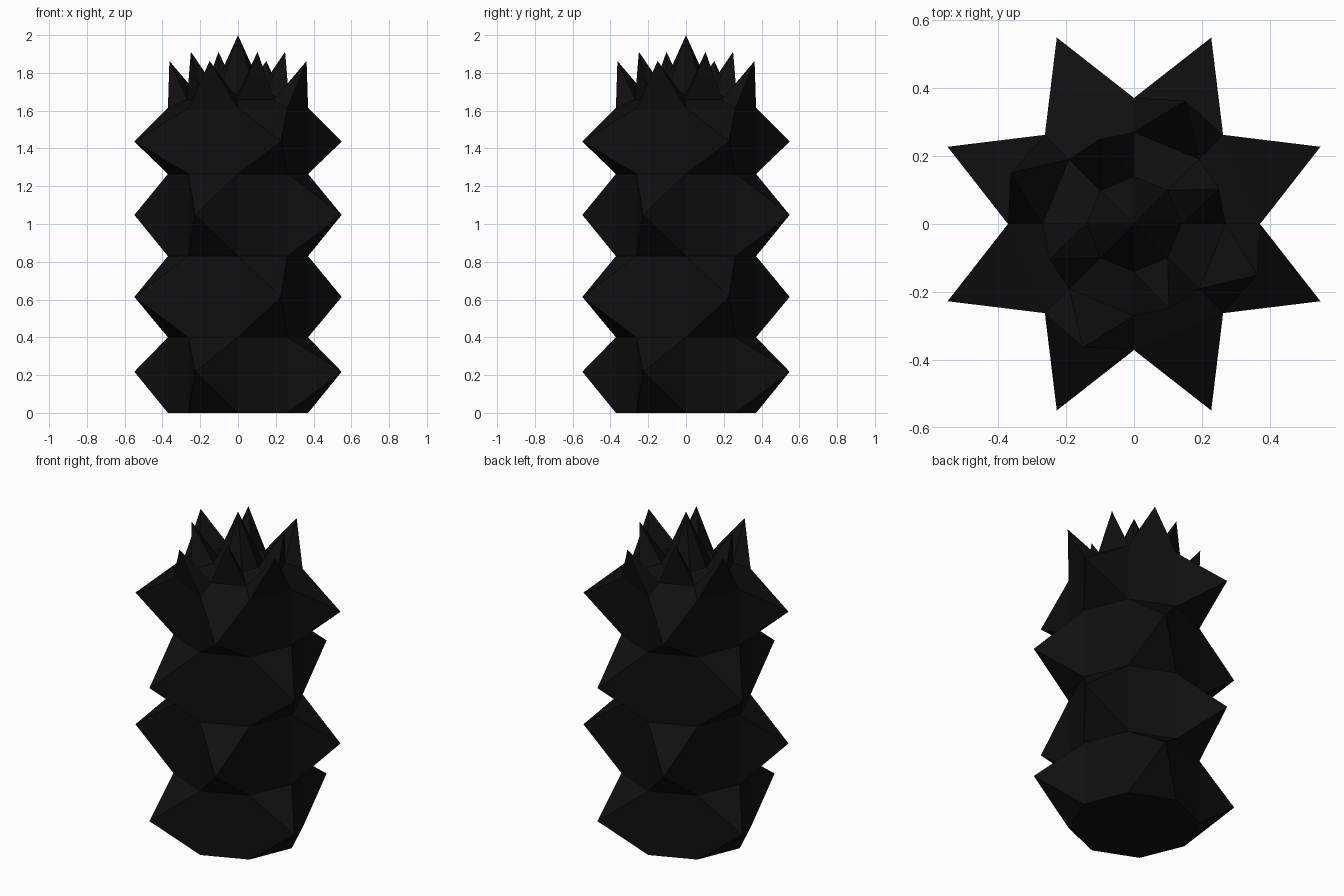
import bpy, bmesh, math
from mathutils import Vector

if "Cube" in bpy.data.objects:
    bpy.data.objects.remove(bpy.data.objects["Cube"])

black = bpy.data.materials.new("matte black")
black.diffuse_color = (0.0048, 0.0048, 0.0048, 1)
black.use_nodes = True
black.node_tree.nodes["Principled BSDF"].inputs["Base Color"].default_value = black.diffuse_color

SIDES = 8


def polar(r, deg, z):
    a = math.radians(deg)
    return Vector((r * math.cos(a), r * math.sin(a), z))


def spiked_shell(name, rings, tips, cap_bottom=False, apex=None):
    """Octagonal rings joined by panels; every other panel of a band is drawn out to a spike.
    rings: (radius, z); tips per band: (radius, z, parity of the spiked panels)."""
    bm = bmesh.new()
    loops = [[bm.verts.new(polar(r, 45 * i, z)) for i in range(SIDES)] for r, z in rings]
    for k, (tr, tz, parity) in enumerate(tips):
        lo, hi = loops[k], loops[k + 1]
        for i in range(SIDES):
            j = (i + 1) % SIDES
            quad = [lo[i], lo[j], hi[j], hi[i]]
            if i % 2 == parity:
                tip = bm.verts.new(polar(tr, 45 * i + 22.5, tz))
                for n in range(4):
                    bm.faces.new((quad[n], quad[(n + 1) % 4], tip))
            else:
                bm.faces.new(quad)
    if cap_bottom:
        bm.faces.new(list(reversed(loops[0])))
    if apex is not None:
        top = bm.verts.new((0, 0, apex))
        for i in range(SIDES):
            bm.faces.new((loops[-1][i], loops[-1][(i + 1) % SIDES], top))
    me = bpy.data.meshes.new(name)
    bm.to_mesh(me)
    bm.free()
    me.materials.append(black)
    ob = bpy.data.objects.new(name, me)
    bpy.context.collection.objects.link(ob)
    return ob


# Column of four tiers, spikes alternating from tier to tier
R, TIP = 0.371, 0.594
spiked_shell("spiked_column",
             [(R, 0), (R, 0.40), (R, 0.83), (R, 1.265), (R, 1.614)],
             [(TIP, 0.218, 1), (TIP, 0.614, 0), (TIP, 1.048, 1), (TIP, 1.436, 0)],
             cap_bottom=True)

# Crown: two rings of upward spikes around a central point
spiked_shell("spiked_crown",
             [(R, 1.614), (0.27, 1.66), (0.14, 1.69)],
             [(0.393, 1.863, 1), (0.27, 1.912, 0)],
             apex=2.0)
